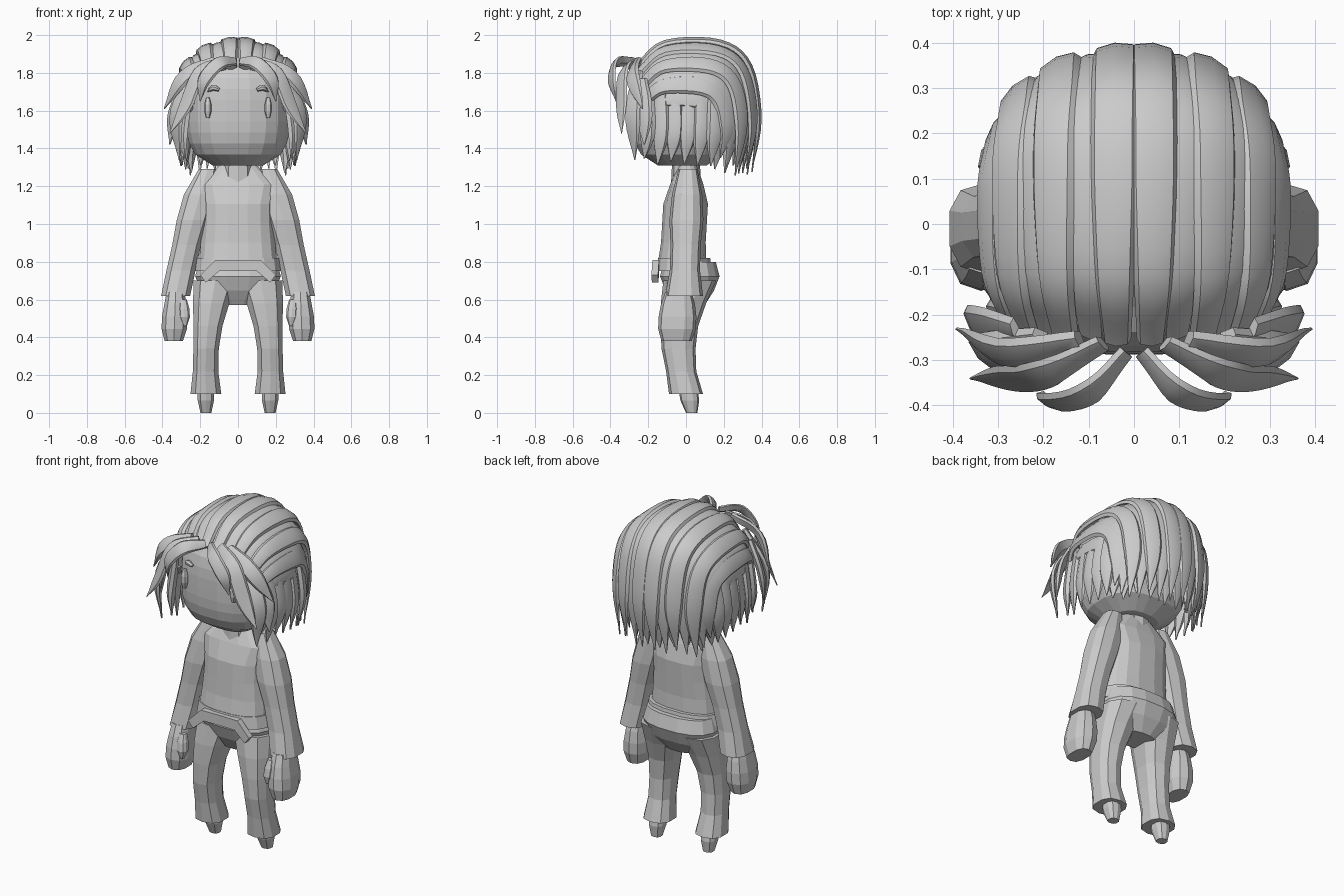
import bpy, math, random
from mathutils import Vector

random.seed(4)
if "Cube" in bpy.data.objects:
    bpy.data.objects.remove(bpy.data.objects["Cube"])

shade = (0.6, 0.6, 0.6, 1)
grey = bpy.data.materials.new("plain grey")
grey.use_nodes = True
grey.diffuse_color = shade
grey.node_tree.nodes["Principled BSDF"].inputs["Base Color"].default_value = shade


def make(name, verts, faces, mirror=False, smooth=False):
    mesh = bpy.data.meshes.new(name)
    mesh.from_pydata(verts, [], faces)
    obj = bpy.data.objects.new(name, mesh)
    bpy.context.collection.objects.link(obj)
    mesh.materials.append(grey)
    bpy.ops.object.select_all(action="DESELECT")
    obj.select_set(True)
    bpy.context.view_layer.objects.active = obj
    bpy.ops.object.mode_set(mode="EDIT")
    bpy.ops.mesh.select_all(action="SELECT")
    bpy.ops.mesh.normals_make_consistent(inside=False)
    bpy.ops.object.mode_set(mode="OBJECT")
    if smooth:
        bpy.ops.object.shade_smooth_by_angle(angle=math.radians(35))
    if mirror:
        modifier = obj.modifiers.new("mirror", "MIRROR")
        modifier.use_mirror_merge = False


def skin(rings):
    """Join equal rings into a closed surface."""
    size = len(rings[0])
    verts = [point for ring in rings for point in ring]
    faces = []
    for start in range(0, len(verts) - size, size):
        for j in range(size):
            k = (j + 1) % size
            faces.append((start + j, start + k, start + size + k, start + size + j))
    faces.append(tuple(range(size)))
    faces.append(tuple(range(len(verts) - size, len(verts))))
    return verts, faces


def rounded(angle, power):
    """Point on a unit rounded square."""
    def bend(value):
        return math.copysign(abs(value) ** (2 / power), value)
    return bend(math.cos(angle)), bend(math.sin(angle))


def loft(name, top, bottom, widths, depths=None, sides=10, bow=(0, 0, 0), mirror=True):
    """Evenly spaced level rings from top to bottom; bow shifts the middle ones."""
    depths = depths or widths
    top, bottom = Vector(top), Vector(bottom)
    rings = []
    for i, (width, depth) in enumerate(zip(widths, depths)):
        t = i / (len(widths) - 1)
        centre = top.lerp(bottom, t) + Vector(bow) * math.sin(math.pi * t)
        ring = []
        for k in range(sides):
            x, y = rounded(math.tau * (k + 0.5) / sides, 2.5)
            ring.append(centre + Vector((x * width, y * depth, 0)))
        rings.append(ring)
    make(name, *skin(rings), mirror)


def spline(points, steps=5):
    points = [Vector(p) for p in points]
    ends = [2 * points[0] - points[1]] + points + [2 * points[-1] - points[-2]]
    path = []
    for a, b, c, d in zip(ends, ends[1:], ends[2:], ends[3:]):
        for step in range(steps):
            t = step / steps
            straight = b.lerp(c, t)
            pull = (2 * b - a - c) * (1 - t) + (2 * c - b - d) * t
            path.append(straight + pull * t * (1 - t) / 2)
    return path + [points[-1]]


def lock(name, points, width=0.05, thick=0.016, root=0.6, taper=0.6, tilt=1):
    """Flat tapering strand facing away from the head; low tilt turns it upright."""
    path = spline(points)
    last = len(path) - 1
    rings = []
    for i, p in enumerate(path):
        tangent = (path[min(i + 1, last)] - path[max(i - 1, 0)]).normalized()
        out = Vector((p.x, p.y, (p.z - 1.6) * tilt))
        out = (out - tangent * out.dot(tangent)).normalized()
        side = tangent.cross(out)
        t = i / last
        grow = root + (1 - root) * min(1, t * 3)
        fade = max(0.05, 1 - (max(0, t - taper) / (1 - taper)) ** 1.5)
        half = side * width * grow * fade
        rise = out * thick * max(fade, 0.2)
        rings.append([p - half, p - half * 0.8 + rise, p + rise * 1.5,
                      p + half * 0.8 + rise, p + half, p - rise])
    make(name, *skin(rings), True, True)


# Head: soft block with a flat jaw, on a short neck
levels = [(1 - (abs(k - 5) / 5.2) ** 3) ** (1 / 3) for k in range(11)]
loft("head", (0, -0.02, 1.89), (0, -0.02, 1.31), [0.28 * r for r in levels],
     [0.27 * r for r in levels], sides=20, mirror=False)
loft("neck", (0, 0, 1.4), (0, 0, 1.2), [0.07, 0.08], mirror=False)

# Face details
loft("eye", (0.16, -0.27, 1.67), (0.16, -0.27, 1.56), [0.01, 0.02, 0.02, 0.01])
lock("eyebrow", [(0.1, -0.28, 1.71), (0.13, -0.28, 1.72), (0.16, -0.26, 1.7)], 0.015, 0.01)

# Torso, hem band and hips
loft("torso", (0, 0.01, 1.31), (0, -0.02, 0.8), [0.1, 0.22, 0.19, 0.19, 0.2, 0.21],
     [0.05, 0.09, 0.12, 0.12, 0.12, 0.13], sides=16, mirror=False)
loft("hem_band", (0, -0.01, 0.82), (0, -0.01, 0.75), [0.22, 0.23], [0.14, 0.15],
     sides=16, mirror=False)
loft("hips", (0, 0.02, 0.8), (0, 0.02, 0.57), [0.21, 0.23, 0.2, 0.1], [0.14, 0.16, 0.13, 0.08],
     sides=16, mirror=False)

# Belt plate bent across the front
outline = [(0, 0.81), (0.12, 0.81), (0.2, 0.73), (0.17, 0.69), (0.1, 0.75), (0, 0.75)]
plate = [[(x, y - x * x / 5, z) for x, z in outline] for y in (-0.175, -0.14)]
make("belt_plate", *skin(plate), mirror=True)

# Sloping shoulders, flared sleeves and mitten hands
loft("sleeve", (0.16, 0.01, 1.29), (0.33, -0.01, 0.62), [0.05, 0.09, 0.09, 0.08, 0.08, 0.08],
     [0.05, 0.08, 0.09, 0.08, 0.08, 0.1], bow=(0.01, 0, 0))
loft("hand", (0.33, -0.04, 0.64), (0.34, -0.05, 0.38), [0.05, 0.06, 0.07, 0.07, 0.05],
     [0.07, 0.09, 0.1, 0.1, 0.08])
loft("thumb", (0.29, -0.1, 0.6), (0.28, -0.12, 0.46), [0.02, 0.03, 0.03, 0.01])

# Trouser legs bowed forward at the knee, and pointed feet
loft("trouser_leg", (0.12, 0.02, 0.7), (0.17, 0, 0.1), [0.12, 0.1, 0.08, 0.07, 0.07, 0.085],
     [0.14, 0.12, 0.1, 0.09, 0.08, 0.09], bow=(0.02, -0.05, 0))
loft("foot", (0.17, 0, 0.2), (0.17, 0.03, 0), [0.04, 0.045, 0.045, 0.03], [0.05, 0.05, 0.05, 0.03])


def cap_point(arc, turn, inset=0):
    """Hair surface: arc runs from forehead to nape, turn from crown to temple."""
    y, z = rounded(arc, 2.7)
    lift = math.cos(turn)
    spread = 0.32 - (0.07 if y < 0 else 0.03) * y * y - inset
    return Vector((spread * math.sin(turn),
                   0.06 * lift - 0.02 + (0.22 + 0.12 * lift - inset) * y,
                   1.5 + 0.05 * lift + (0.22 + 0.2 * lift - inset) * z))


# Cap locks sweep from the hairline over the crown and down the back
arcs = [math.radians(145) * (1 - k / 4) for k in range(5)]
for i in range(8):
    turn = math.radians(8 + 13 * i)
    points = [cap_point(arc, turn, 0.015 * (i % 2)) for arc in arcs]
    tip = points[-1].copy()
    tip.y -= 0.03
    tip.z = 1.3 + random.uniform(-0.05, 0.06)
    lock(f"cap_lock_{i}", points + [tip], 0.052, taper=0.75)

# Solid scalp beneath the cap locks
turns = [math.radians(10 * k) for k in range(-9, 10)]
scalp = [[cap_point(arc, turn, 0.015) for turn in turns] for arc in arcs]
make("scalp", *skin(scalp), smooth=True)

# Hanging side locks under the sweep
for i in range(6):
    y = 0.07 * i - 0.2
    x = 0.28 - max(0, -y - 0.1) / 5
    tip = 1.3 + random.uniform(0, 0.06)
    lock(f"side_lock_{i}", [(x, y, 1.7), (x + 0.03, y, 1.5), (x + 0.02, y - 0.02, tip)],
         0.045, 0.02, 0.8, 0.55)

# Inner nape locks fill the gaps behind
for i in range(5):
    turn = math.radians(8 + 18 * i)
    x, y = 0.28 * math.sin(turn), 0.15 + 0.18 * math.cos(turn)
    lock(f"nape_lock_{i}", [(x, y, 1.7), (x, y, 1.5), (x, y - 0.03, 1.27 + 0.02 * (i % 3))], root=0.9)

# Fringe parted in the middle
lock("fringe_inner", [(0.02, -0.28, 1.86), (0.1, -0.37, 1.85), (0.18, -0.39, 1.76), (0.2, -0.37, 1.65)],
     0.04, 0.012, tilt=0.4)
lock("fringe_middle", [(0.07, -0.26, 1.86), (0.2, -0.33, 1.8), (0.28, -0.34, 1.62), (0.36, -0.34, 1.48)],
     0.045, 0.012, tilt=0.4)
lock("fringe_outer", [(0.12, -0.25, 1.86), (0.28, -0.28, 1.78), (0.39, -0.23, 1.61)], 0.045, tilt=0.4)
lock("temple_lock", [(0.2, -0.25, 1.8), (0.32, -0.28, 1.6), (0.31, -0.27, 1.34)])
lock("cheek_lock", [(0.25, -0.23, 1.76), (0.33, -0.22, 1.6), (0.36, -0.22, 1.42)])
